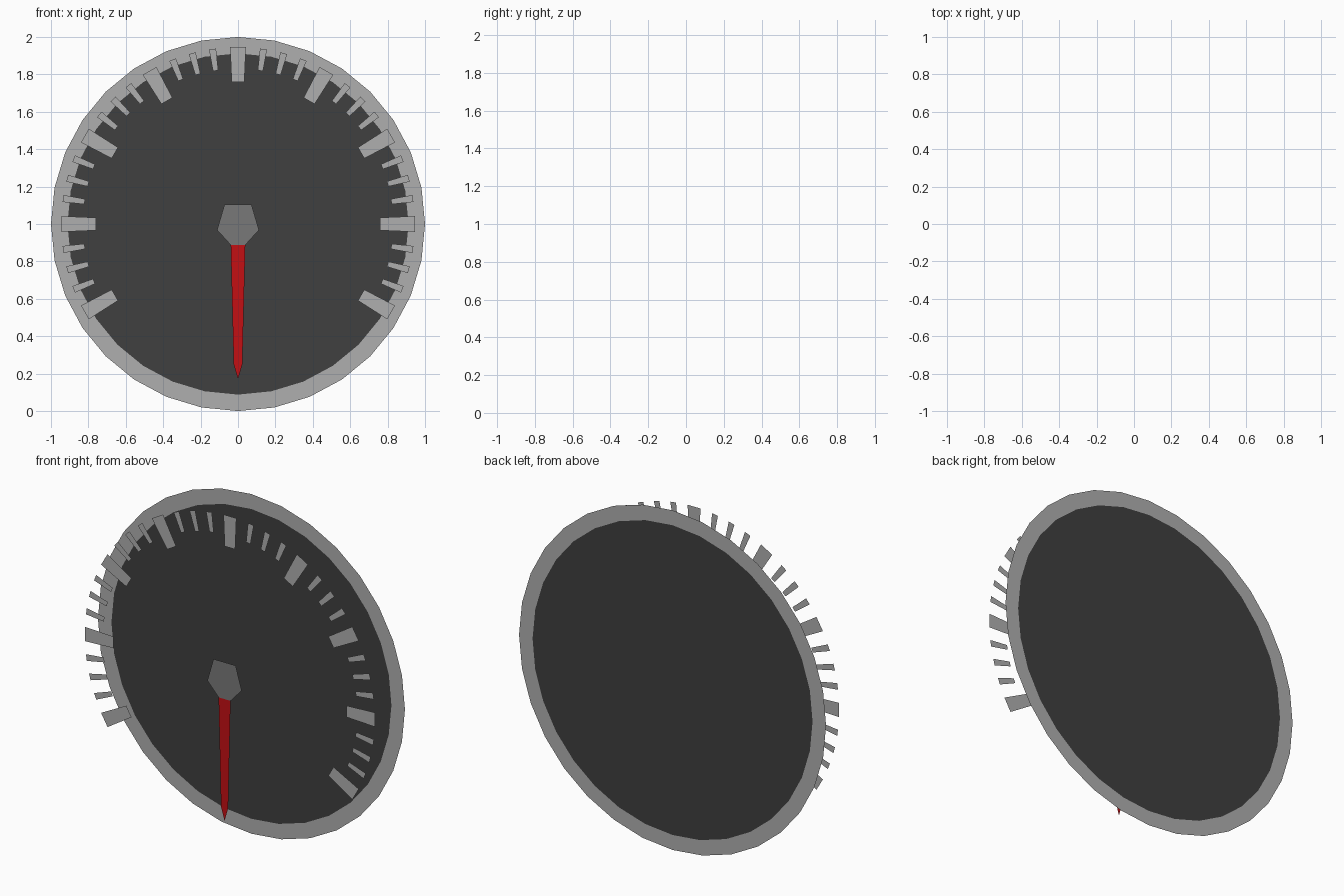
import bpy
from math import sin, cos, radians, pi

if "Cube" in bpy.data.objects:
    bpy.data.objects.remove(bpy.data.objects["Cube"])

CZ = 1.0                                        # dial centre height
Y_FACE, Y_TICK, Y_NEEDLE = 0.125, -0.075, -0.125  # three flat layers


def paint(name, rgb):
    m = bpy.data.materials.new(name)
    m.diffuse_color = (*rgb, 1)
    m.use_nodes = True
    m.node_tree.nodes["Principled BSDF"].inputs["Base Color"].default_value = m.diffuse_color
    return m


def flat(name, pts, faces, y, mat=None):
    """Flat sheet in the xz plane at depth y, facing -y."""
    me = bpy.data.meshes.new(name)
    me.from_pydata([(x, y, z) for x, z in pts], [], faces)
    me.update()
    if me.polygons[0].normal.y > 0:
        me.flip_normals()
    if mat:
        me.materials.append(mat)
    ob = bpy.data.objects.new(name, me)
    bpy.context.collection.objects.link(ob)
    return ob


def polar(r, a, side=0.0):
    """Point at radius r, clockwise angle a from the top, shifted sideways."""
    return (r * sin(a) + side * cos(a), CZ + r * cos(a) - side * sin(a))


def circle(r, n):
    return [polar(r, 2 * pi * i / n) for i in range(n)]


def mirrored(right_side):
    """Closed outline from its right half."""
    return right_side + [(-x, z) for x, z in reversed(right_side) if x]


dark = paint("dark", (0.05, 0.05, 0.05))
mid_grey = paint("mid_grey", (0.19, 0.19, 0.19))
red = paint("red", (0.55, 0.005, 0.007))
light = paint("light_grey", (0.43, 0.43, 0.43))

# Dial face and surrounding rim, in one plane
N = 32
flat("dial_face", circle(0.912, N), [range(N)], Y_FACE, dark)
flat("rim", circle(1.0, N) + circle(0.912, N),
     [(i, (i + 1) % N, N + (i + 1) % N, N + i) for i in range(N)], Y_FACE, light)


# Tapered graduation marks
def ticks(name, angles, r_in, w_in, w_out, r_out=0.945):
    pts, faces = [], []
    for deg in angles:
        a, k = radians(deg), len(pts)
        pts += [polar(r_in, a, -w_in), polar(r_in, a, w_in),
                polar(r_out, a, w_out), polar(r_out, a, -w_out)]
        faces.append((k, k + 1, k + 2, k + 3))
    flat(name, pts, faces, Y_TICK, light)


ticks("major_ticks", range(-120, 121, 30), 0.76, 0.034, 0.042)
ticks("minor_ticks", [b + o for b in range(-120, 120, 30) for o in (8.3, 15, 21.7)],
      0.828, 0.014, 0.019)

# Needle pointing down, and the hub above it
needle = mirrored([(0.039, 0.888), (0.023, 0.25), (0, 0.171)])
flat("needle", needle, [range(len(needle))], Y_NEEDLE, red)
hub = mirrored([(0.072, 1.105), (0.112, 0.968), (0.039, 0.888)])
flat("needle_hub", hub, [range(len(hub))], Y_NEEDLE, mid_grey)
